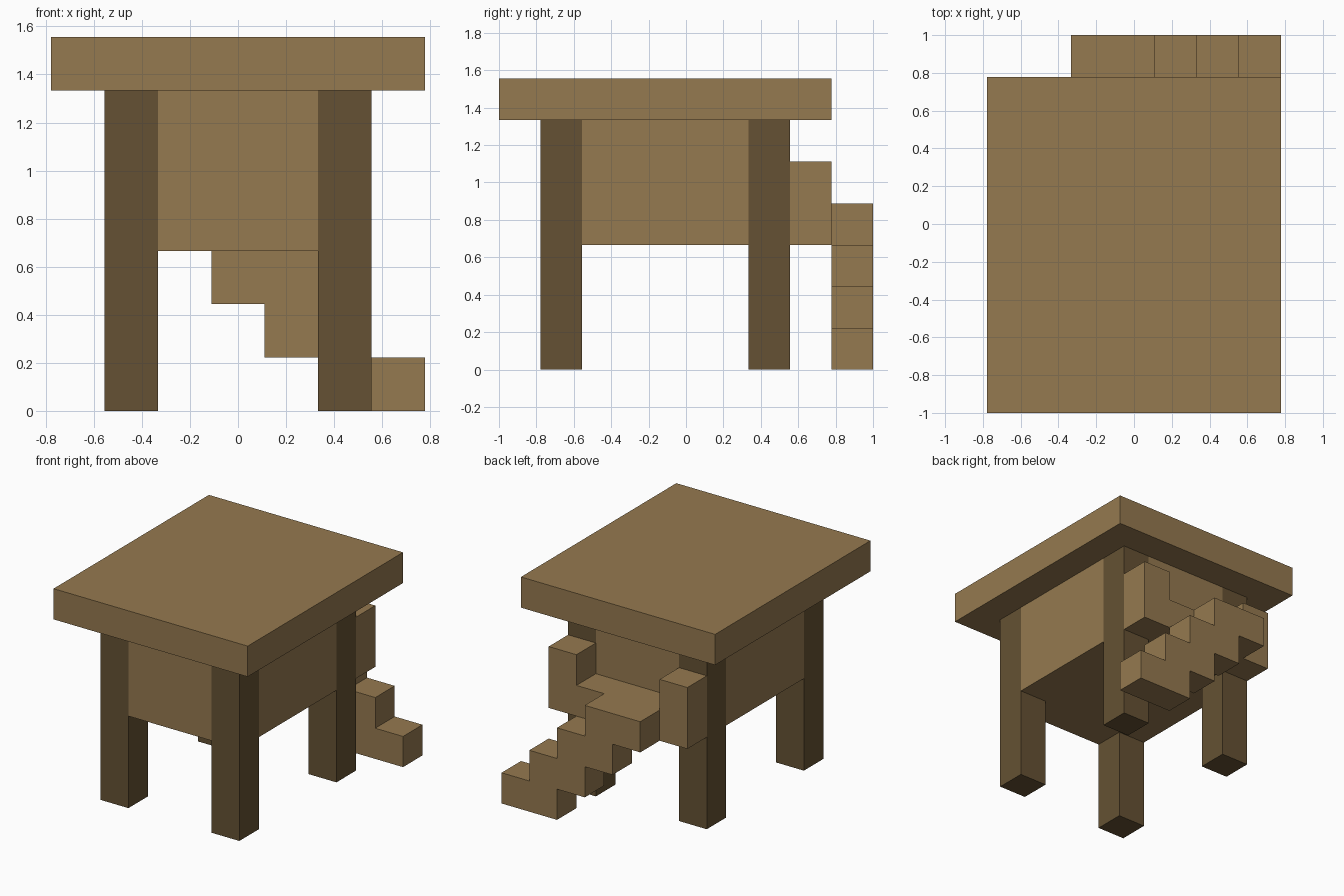
import bpy
import bmesh
from mathutils import Vector

U = 2 / 9  # building module

cube = bpy.data.objects.get("Cube")
if cube:
    bpy.data.objects.remove(cube, do_unlink=True)


def material(name, color):
    mat = bpy.data.materials.new(name)
    mat.use_nodes = True
    mat.diffuse_color = color
    mat.node_tree.nodes["Principled BSDF"].inputs["Base Color"].default_value = color
    return mat


planks = material("light brown planks", (0.3, 0.192, 0.079, 1))
timber = material("dark brown timber", (0.13, 0.083, 0.033, 1))


def prism(name, points, direction, mat):
    """Extrude a flat outline, given in modules, along a direction."""
    bm = bmesh.new()
    face = bm.faces.new([bm.verts.new(Vector(p) * U) for p in points])
    result = bmesh.ops.extrude_face_region(bm, geom=[face], use_keep_orig=True)
    top = [v for v in result["geom"] if isinstance(v, bmesh.types.BMVert)]
    bmesh.ops.translate(bm, verts=top, vec=Vector(direction) * U)
    bmesh.ops.recalc_face_normals(bm, faces=bm.faces)
    mesh = bpy.data.meshes.new(name)
    bm.to_mesh(mesh)
    bm.free()
    mesh.materials.append(mat)
    obj = bpy.data.objects.new(name, mesh)
    bpy.context.collection.objects.link(obj)
    return obj


def box(name, low, high, mat):
    (x0, y0, z0), (x1, y1, z1) = low, high
    outline = [(x0, y0, z0), (x1, y0, z0), (x1, y1, z0), (x0, y1, z0)]
    return prism(name, outline, (0, 0, z1 - z0), mat)


# Flat roof slab with a front overhang
box("roof", (-3.5, -4.5, 6), (3.5, 3.5, 7), planks)

# Raised room, notched at its corners for the legs
room = [(-1.5, -3.5), (1.5, -3.5), (1.5, -2.5), (2.5, -2.5), (2.5, 1.5), (1.5, 1.5),
        (1.5, 2.5), (-1.5, 2.5), (-1.5, 1.5), (-2.5, 1.5), (-2.5, -2.5), (-1.5, -2.5)]
prism("room", [(x, y, 3) for x, y in room], (0, 0, 3), planks)

# Legs, and the posts either side of the landing
for side, x in (("right", -2.5), ("left", 1.5)):
    for end, y in (("front", -3.5), ("back", 1.5)):
        box(f"{end}_{side}_leg", (x, y, 0), (x + 1, y + 1, 6), timber)
    box(f"{side}_landing_post", (x, 2.5, 3), (x + 1, 3.5, 5), planks)

# Landing behind the room
box("landing", (-1.5, 2.5, 3), (1.5, 3.5, 4), planks)

# Stepped staircase descending to the left
treads = [(-1.5, 4), (0.5, 4)]
for i in range(3):
    treads += [(0.5 + i, 3 - i), (1.5 + i, 3 - i)]
soffit = [(3.5, 0), (1.5, 0), (1.5, 1), (0.5, 1), (0.5, 2), (-0.5, 2), (-0.5, 3), (-1.5, 3)]
prism("staircase", [(x, 3.5, z) for x, z in treads + soffit], (0, 1, 0), planks)
